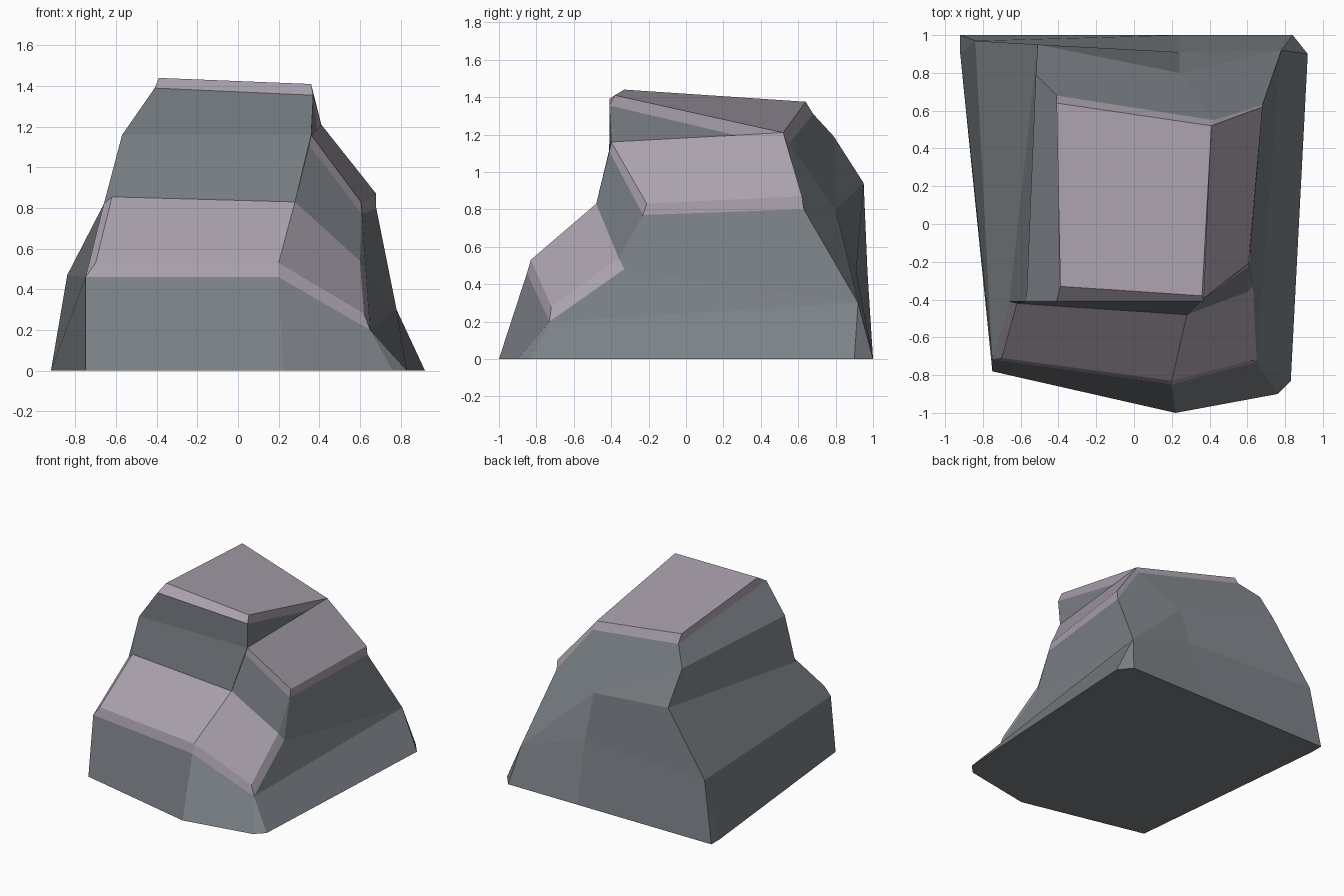
import bpy, bmesh

if "Cube" in bpy.data.objects:
    bpy.data.objects.remove(bpy.data.objects["Cube"])


def material(name, rgb):
    m = bpy.data.materials.new(name)
    m.diffuse_color = (*rgb, 1.0)
    m.use_nodes = True
    m.node_tree.nodes["Principled BSDF"].inputs["Base Color"].default_value = m.diffuse_color
    return m


bm = bmesh.new()
STONE, TOP = 0, 1


def face(points, mat):
    """Add one face, dropping repeated corners."""
    unique = list(dict.fromkeys(points))
    if len(unique) > 2:
        bm.faces.new([bm.verts.new(p) for p in unique]).material_index = mat


def skin(a, b, light=()):
    """Join two profiles band by band; the bands in light get the top colour."""
    for i in range(len(a) - 1):
        face([a[i], b[i], b[i + 1], a[i + 1]], TOP if i in light else STONE)


# Profiles running from the ground up to the summit
left = [(-.75, -.78, 0), (-.75, -.72, .46), (-.66, -.41, .82),
        (-.57, -.41, 1.16), (-.41, -.41, 1.39), (-.39, -.33, 1.44)]
ledge_left = left[:2] + [(-.70, -.71, .53), (-.62, -.42, .855)] + left[3:]
middle = [(.22, -1, 0), (.20, -.85, .46), (.20, -.83, .53), (.28, -.48, .83),
          (.36, -.40, 1.16), (.37, -.41, 1.355), (.36, -.38, 1.41)]
step = [(.76, -.90, 0), (.65, -.73, .20), (.62, -.72, .28),
        (.60, -.36, .54), (.61, -.23, .77), (.605, -.21, .83)]
step_side = [(.83, -.83, 0), step[1], (.63, -.33, .48), step[4], step[5]]
knee = (.78, .92, .30)
back_right = [(.92, .90, 0), knee, knee, (.68, .63, .80), (.68, .62, .87)]
peak = (.41, .52, 1.21)
back_mid = [(.24, 1, 0), (.24, .91, .47), (.24, .80, .80),
            (.42, .55, 1.15), peak]
back_left = [(-.92, 1, 0), (-.84, .97, .47), (-.51, .95, .94),
             (-.52, .79, 1.19), (-.41, .68, 1.31), (-.41, .64, 1.375)]
left_corner, right_corner = (-.92, .90, 0), (.84, 1, 0)
notch = (.39, .38, 1.17)

# Left side, with its narrow back corner
skin([left_corner] + back_left[1:], left, {4})
face([back_left[0], left_corner, back_left[1]], STONE)
# Front: ledge, its left lip, and the wall above it
skin(ledge_left, middle, {1, 2, 5})
skin([left[1]] + left[1:4], ledge_left[1:5], {1})
# Front right: sloping ledge, then the front of the side step
skin(middle[:4] + [(.35, -.41, 1.11), middle[4]], step, {1, 2, 4})
skin(step[:5], [step_side[0], step[1]] + step_side[1:4], {1, 2})
# Right side and the top of the side step
skin(step_side + [middle[4]], back_right + [peak], {3, 4})
# Wall and rim between the side step and the summit
skin(middle[4:], [notch, notch, peak], {1})
# Back
face([back_right[0], right_corner, knee], STONE)
skin([right_corner] + back_right[1:], back_mid, {3})
skin(back_mid[:3] + back_mid[2:], back_left, {4})
# Summit and underside
face([left[5], middle[6], peak, back_left[5]], TOP)
face([left[0], middle[0], step[0], step_side[0], back_right[0], right_corner,
      back_mid[0], back_left[0], left_corner], STONE)

bmesh.ops.remove_doubles(bm, verts=bm.verts, dist=0.0005)
bmesh.ops.recalc_face_normals(bm, faces=bm.faces)

mesh = bpy.data.meshes.new("stepped_rock")
bm.to_mesh(mesh)
bm.free()
mesh.materials.append(material("grey stone", (.20, .22, .24)))
mesh.materials.append(material("pale mauve top", (.40, .355, .42)))
rock = bpy.data.objects.new("stepped_rock", mesh)
bpy.context.collection.objects.link(rock)
